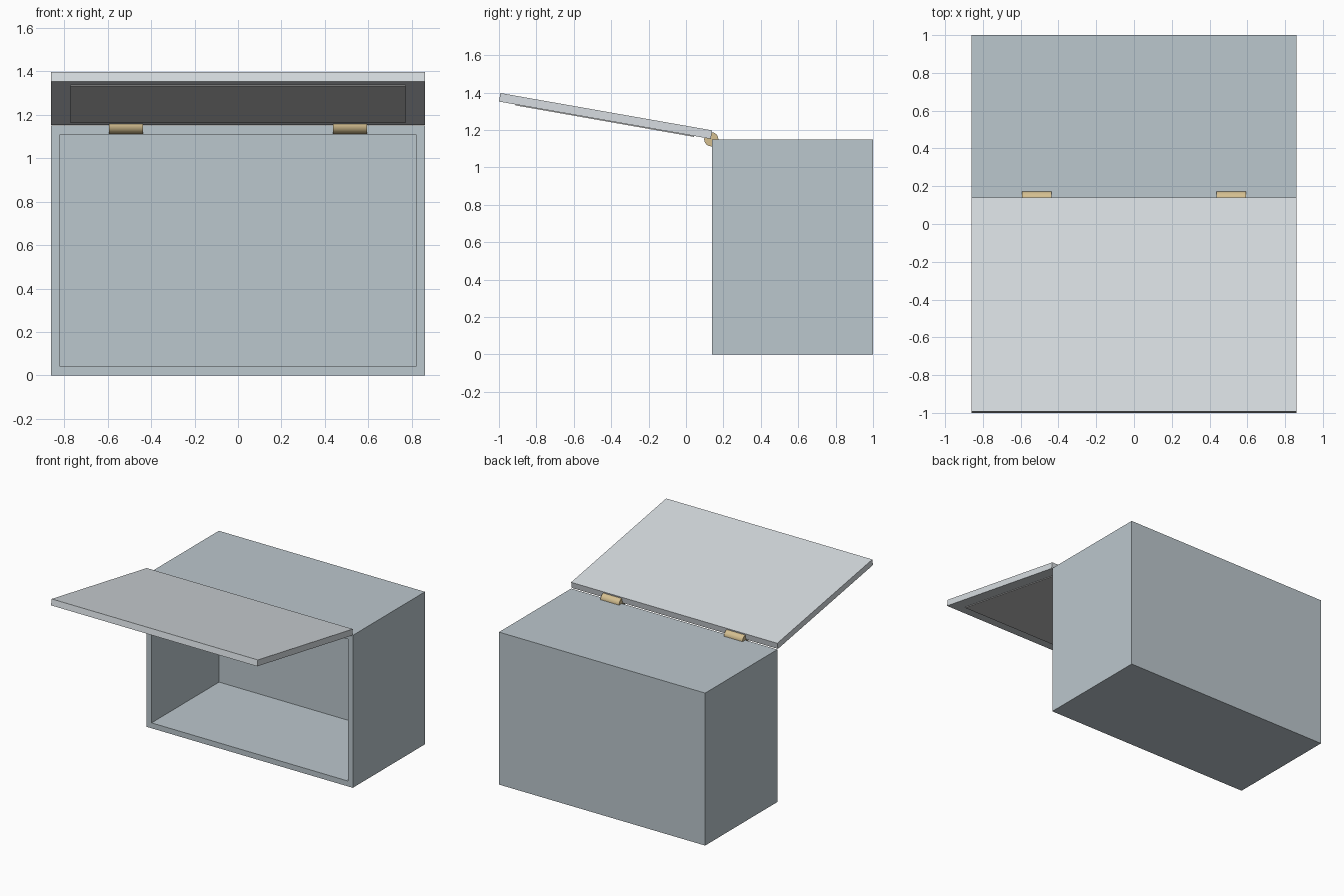
import bpy, bmesh, math
from mathutils import Matrix, Vector

if "Cube" in bpy.data.objects:
    bpy.data.objects.remove(bpy.data.objects["Cube"])

W, Y0, Y1, H, T = 0.86, 0.14, 1.0, 1.15, 0.0575   # half width, front, back, height, wall


def material(name, rgb):
    m = bpy.data.materials.new(name)
    m.diffuse_color = (*rgb, 1)
    m.use_nodes = True
    m.node_tree.nodes["Principled BSDF"].inputs["Base Color"].default_value = m.diffuse_color
    return m


def finish(name, bm, mat, matrix=None):
    me = bpy.data.meshes.new(name)
    bmesh.ops.recalc_face_normals(bm, faces=bm.faces)
    bm.to_mesh(me)
    bm.free()
    me.materials.append(mat)
    ob = bpy.data.objects.new(name, me)
    if matrix:
        ob.matrix_world = matrix
    bpy.context.collection.objects.link(ob)
    return ob


def box(lo, hi):
    bm = bmesh.new()
    lo, hi = Vector(lo), Vector(hi)
    bmesh.ops.create_cube(bm, size=1, matrix=Matrix.Translation((lo + hi) / 2)
                          @ Matrix.Diagonal((*(hi - lo), 1)))
    return bm


body_mat = material("body_grey", (0.50, 0.57, 0.61))
door_mat = material("door_grey", (0.68, 0.72, 0.75))
panel_mat = material("panel_grey", (0.74, 0.76, 0.75))
brass = material("brass", (0.66, 0.52, 0.28))

# Cabinet: box with its front face inset and pushed back into an open cavity
bm = box((-W, Y0, 0), (W, Y1, H))
front = min(bm.faces, key=lambda f: f.calc_center_median().y)
bmesh.ops.inset_region(bm, faces=[front], thickness=T)
cavity = bmesh.ops.extrude_discrete_faces(bm, faces=[front])["faces"][0]
bmesh.ops.translate(bm, verts=cavity.verts, vec=(0, Y1 - Y0 - 0.055, 0))
finish("cabinet_body", bm, body_mat)

# Raised door, tilted up about the top front edge
tilt = Matrix.Translation((0, 0.1325, 1.152)) @ Matrix.Rotation(math.radians(-10), 4, 'X')
L, M = 1.15, 0.09
finish("door", box((-W, -L, 0), (W, 0, 0.046)), door_mat, tilt)
finish("door_inner_panel", box((-W + M, -L + M, -0.005), (W - M, -M, 0.01)), panel_mat, tilt)

# Pair of barrel hinges
for side, x in (("left", -0.515), ("right", 0.515)):
    bm = bmesh.new()
    bmesh.ops.create_cone(bm, cap_ends=True, segments=24, radius1=0.038, radius2=0.038, depth=0.155)
    hinge = finish("hinge_" + side, bm, brass, Matrix.Translation((x, 0.135, H))
                   @ Matrix.Rotation(math.pi / 2, 4, 'Y'))
    bpy.ops.object.select_all(action='DESELECT')
    hinge.select_set(True)
    bpy.context.view_layer.objects.active = hinge
    bpy.ops.object.shade_smooth_by_angle(angle=math.radians(35))
